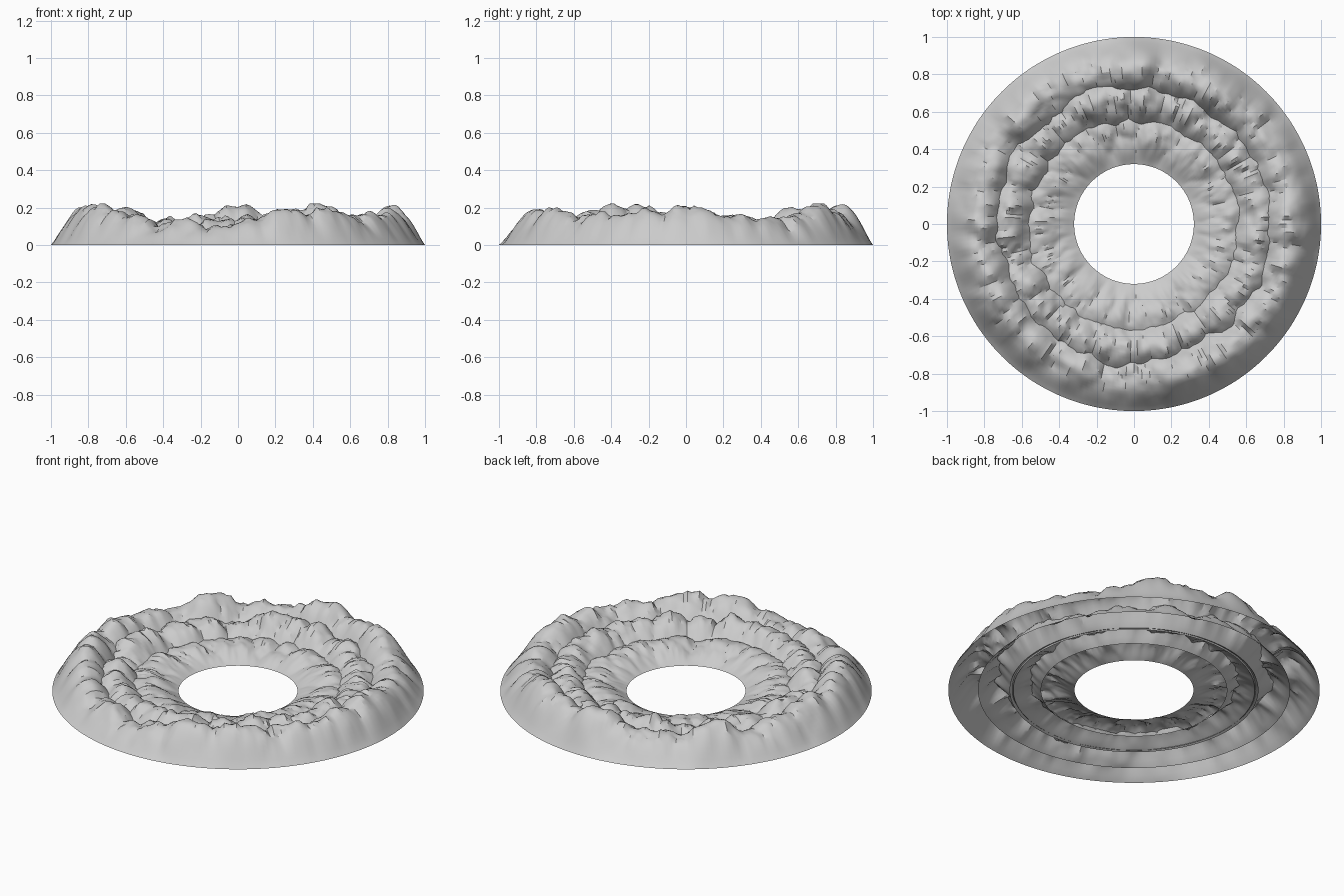
import bpy, math
from mathutils import Vector, noise

if "Cube" in bpy.data.objects:
    bpy.data.objects.remove(bpy.data.objects["Cube"])

SEGS, ROWS = 240, 24

# Crest heights every 15 degrees, counter-clockwise from +x
OUTER = [.215, .15, .125, .155, .20, .16, .215, .13, .135, .21, .145, .145,
         .19, .185, .195, .15, .12, .11, .12, .18, .215, .155, .16, .175]
MIDDLE = [.13, .11, .12, .12, .14, .12, .13, .14, .11, .13, .12, .13,
          .13, .11, .14, .12, .10, .11, .11, .13, .12, .13, .11, .13]
INNER = [.065, .07, .06, .07]


def crest(table, a):
    """Smoothly interpolated crest height at angle a."""
    u = a / math.tau * len(table)
    i, f = int(u), u - int(u)
    f = f * f * (3 - 2 * f)
    return table[i % len(table)] * (1 - f) + table[(i + 1) % len(table)] * f


def lumps(a, r, mid, freq, seed, t):
    """Rounded boulders with sharp creases, stretched along the slope."""
    p = Vector((math.cos(a) * mid * freq, math.sin(a) * mid * freq,
                r * freq * 0.45 + seed))
    big = noise.voronoi(p)[0][0]
    small = noise.voronoi(p * 2.3)[0][0]
    # fine cracks, strongest near the crest
    crack = abs(noise.noise(p * 3.1)) * math.sin(math.pi * t) ** 2
    return 0.35 - big * big * 0.9 + 0.25 * (0.4 - small) + 0.3 * (crack - 0.15)


def mountain_ring(name, r0, r1, table, freq, rough, seed):
    """Open shell of rocky ridge between two ground circles."""
    verts, faces = [], []
    mid = (r0 + r1) / 2
    for j in range(ROWS + 1):
        t = j / ROWS
        shape = max(0.0, math.sin(math.pi * t)) ** 1.15
        for i in range(SEGS):
            a = math.tau * i / SEGS
            r = r0 + (r1 - r0) * t
            n = lumps(a, r, mid, freq, seed, t)
            z = shape * (crest(table, a) * 0.97 + rough * n)
            z = min(max(z, 0.0), 0.222)
            # bulges also push the rock sideways, away from the crest
            r += rough * 0.35 * n * shape * (2 * t - 1)
            verts.append((r * math.cos(a), r * math.sin(a), z))
    for j in range(ROWS):
        for i in range(SEGS):
            k = (i + 1) % SEGS
            faces.append((j * SEGS + i, (j + 1) * SEGS + i,
                          (j + 1) * SEGS + k, j * SEGS + k))
    me = bpy.data.meshes.new(name)
    me.from_pydata(verts, [], faces)
    me.update()
    ob = bpy.data.objects.new(name, me)
    bpy.context.collection.objects.link(ob)
    bpy.ops.object.select_all(action='DESELECT')
    ob.select_set(True)
    bpy.context.view_layer.objects.active = ob
    bpy.ops.object.shade_smooth_by_angle(angle=math.radians(30))
    return ob


# Three overlapping ridges, growing taller outwards
mountain_ring("inner_foothills", 0.32, 0.67, INNER, 9, 0.06, 1.3)
mountain_ring("middle_mountains", 0.50, 0.84, MIDDLE, 9, 0.10, 5.7)
mountain_ring("outer_mountains", 0.65, 1.00, OUTER, 8, 0.09, 9.1)
